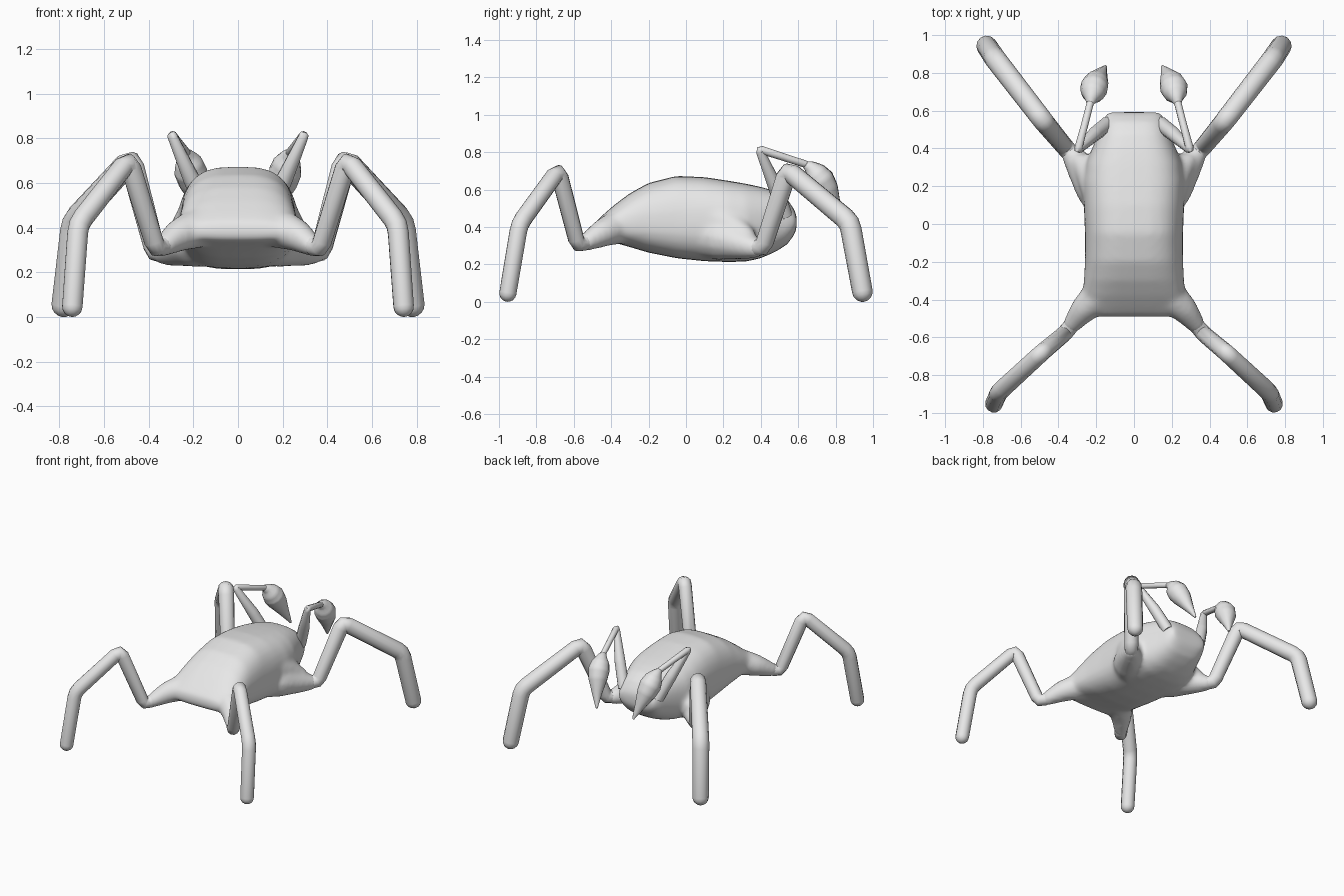
import bpy, bmesh, math
from mathutils import Vector

if "Cube" in bpy.data.objects:
    bpy.data.objects.remove(bpy.data.objects["Cube"])

grey = bpy.data.materials.new("light_grey")
grey.diffuse_color = (0.8, 0.8, 0.8, 1)
grey.use_nodes = True
grey.node_tree.nodes["Principled BSDF"].inputs["Base Color"].default_value = grey.diffuse_color


def shade(ob, angle=60):
    bpy.ops.object.select_all(action='DESELECT')
    bpy.context.view_layer.objects.active = ob
    ob.select_set(True)
    bpy.ops.object.shade_smooth_by_angle(angle=math.radians(angle))


def skin(name, rings):
    """Loft a closed surface through rings of equal point count."""
    bm = bmesh.new()
    loops = [[bm.verts.new(p) for p in r] for r in rings]
    n = len(loops[0])
    for a, b in zip(loops, loops[1:]):
        for i in range(n):
            j = (i + 1) % n
            bm.faces.new((a[i], a[j], b[j], b[i]))
    bm.faces.new(loops[0])
    bm.faces.new(loops[-1])
    bmesh.ops.recalc_face_normals(bm, faces=bm.faces)
    mesh = bpy.data.meshes.new(name)
    bm.to_mesh(mesh)
    bm.free()
    mesh.materials.append(grey)
    ob = bpy.data.objects.new(name, mesh)
    bpy.context.collection.objects.link(ob)
    shade(ob)
    return ob


def tube(name, pts, side, sides=12, cut=0.04, cap=True):
    """Tube through (x, y, z, radius) points with softened bends and a round tip."""
    pts = [(Vector((p[0] * side, p[1], p[2])), p[3]) for p in pts]
    path = [pts[0]]
    for (a, ra), (b, rb), (c, rc) in zip(pts, pts[1:], pts[2:]):
        ta = min(cut / (b - a).length, 0.4)
        tc = min(cut / (c - b).length, 0.4)
        p, q = b.lerp(a, ta), b.lerp(c, tc)
        path += [(p, rb + (ra - rb) * ta), ((p + q) / 4 + b / 2, rb),
                 (q, rb + (rc - rb) * tc)]
    end, r = pts[-1]
    d = (end - pts[-2][0]).normalized()
    if cap:
        path += [(end - d * r * (1 - math.sin(t)), r * math.cos(t))
                 for t in (0, 0.4, 0.8, 1.2, 1.5)]
    else:
        path.append((end, r))
    rings, u = [], Vector((1, 0.3, 0))
    for i, (p, r) in enumerate(path):
        t = path[min(i + 1, len(path) - 1)][0] - path[max(i - 1, 0)][0]
        t.normalize()
        u = (u - t * u.dot(t)).normalized()
        v = t.cross(u)
        rings.append([p + r * (u * math.cos(k) + v * math.sin(k))
                      for k in (2 * math.pi * j / sides for j in range(sides))])
    return skin(name, rings)


# Body: y, bottom z, top z, half width, height of the widest line
sections = [
    (-0.492, 0.365, 0.415, 0.22, 0.39), (-0.48, 0.35, 0.44, 0.245, 0.39),
    (-0.44, 0.34, 0.478, 0.265, 0.39), (-0.38, 0.325, 0.53, 0.273, 0.40),
    (-0.30, 0.302, 0.59, 0.266, 0.41), (-0.20, 0.272, 0.645, 0.260, 0.42),
    (-0.05, 0.242, 0.683, 0.260, 0.42), (0.10, 0.226, 0.676, 0.266, 0.42),
    (0.22, 0.222, 0.658, 0.272, 0.41), (0.32, 0.224, 0.641, 0.255, 0.42),
    (0.40, 0.242, 0.624, 0.222, 0.43), (0.48, 0.277, 0.60, 0.190, 0.44),
    (0.54, 0.315, 0.56, 0.168, 0.44), (0.578, 0.365, 0.505, 0.150, 0.44),
    (0.592, 0.40, 0.47, 0.135, 0.44)]


def body_ring(y, lo, hi, w, mid, n=32):
    ring = []
    for i in range(n):
        a = 2 * math.pi * i / n
        c, s = math.cos(a), math.sin(a)
        x = math.copysign(abs(c) ** 0.64, c) * w
        z = mid + math.copysign(abs(s) ** 0.85, s) * ((hi - mid) if s > 0 else (mid - lo))
        ring.append(Vector((x, y, z)))
    return ring


body = skin("body", [body_ring(*s) for s in sections])

# Hips: x, y, z, radius; these melt into the body
front_hip = [(0.10, -0.30, 0.42, 0.09), (0.19, -0.38, 0.405, 0.09),
             (0.265, -0.45, 0.375, 0.075), (0.32, -0.52, 0.335, 0.054),
             (0.365, -0.58, 0.305, 0.036)]
rear_hip = [(0.10, 0.08, 0.36, 0.12), (0.205, 0.20, 0.345, 0.115),
            (0.28, 0.30, 0.315, 0.082), (0.335, 0.375, 0.295, 0.056),
            (0.375, 0.42, 0.287, 0.038)]
rear_web = [(0.10, 0.04, 0.47, 0.13), (0.195, 0.20, 0.44, 0.095),
            (0.265, 0.31, 0.37, 0.06), (0.32, 0.37, 0.32, 0.04)]
hips = [tube("hip", h, s) for h in (front_hip, rear_hip, rear_web) for s in (1, -1)]
bpy.ops.object.select_all(action='DESELECT')
for ob in hips + [body]:
    ob.select_set(True)
bpy.context.view_layer.objects.active = body
bpy.ops.object.join()
remesh = body.modifiers.new("fuse", 'REMESH')
remesh.mode = 'VOXEL'
remesh.voxel_size = 0.015
smooth = body.modifiers.new("melt", 'SMOOTH')
smooth.factor = 0.5
smooth.iterations = 12
bpy.ops.object.modifier_apply(modifier="fuse")
bpy.ops.object.modifier_apply(modifier="melt")
body.data.materials.clear()
body.data.materials.append(grey)
for poly in body.data.polygons:
    poly.material_index = 0
shade(body)

# Limbs: x, y, z, radius along the centre line
front_leg = [(0.29, -0.485, 0.355, 0.040), (0.365, -0.578, 0.308, 0.043),
             (0.49, -0.683, 0.712, 0.046), (0.715, -0.89, 0.425, 0.048),
             (0.745, -0.96, 0.01, 0.047)]
rear_leg = [(0.29, 0.32, 0.31, 0.045), (0.368, 0.41, 0.293, 0.048),
            (0.48, 0.545, 0.712, 0.054), (0.735, 0.875, 0.435, 0.057),
            (0.787, 0.953, 0.01, 0.055)]
arm = [(0.14, 0.53, 0.47, 0.040), (0.21, 0.475, 0.63, 0.038),
       (0.297, 0.392, 0.825, 0.022), (0.26, 0.53, 0.78, 0.02),
       (0.228, 0.655, 0.74, 0.02)]
claw = [(0.232, 0.635, 0.745, 0.018), (0.226, 0.665, 0.728, 0.038),
        (0.219, 0.69, 0.70, 0.062), (0.212, 0.72, 0.66, 0.074),
        (0.20, 0.75, 0.61, 0.066), (0.178, 0.79, 0.53, 0.038),
        (0.15, 0.835, 0.435, 0.007)]

for side, label in ((1, "right"), (-1, "left")):
    tube("front_leg_" + label, front_leg, side)
    tube("rear_leg_" + label, rear_leg, side)
    tube("arm_" + label, arm, side, sides=10, cut=0.015)
    tube("claw_" + label, claw, side, cut=0.012, cap=False)

# Stand the feet on the ground
bpy.context.view_layer.update()
low = min(v.co.z for o in bpy.data.objects for v in o.data.vertices)
for o in bpy.data.objects:
    o.location.z -= low
